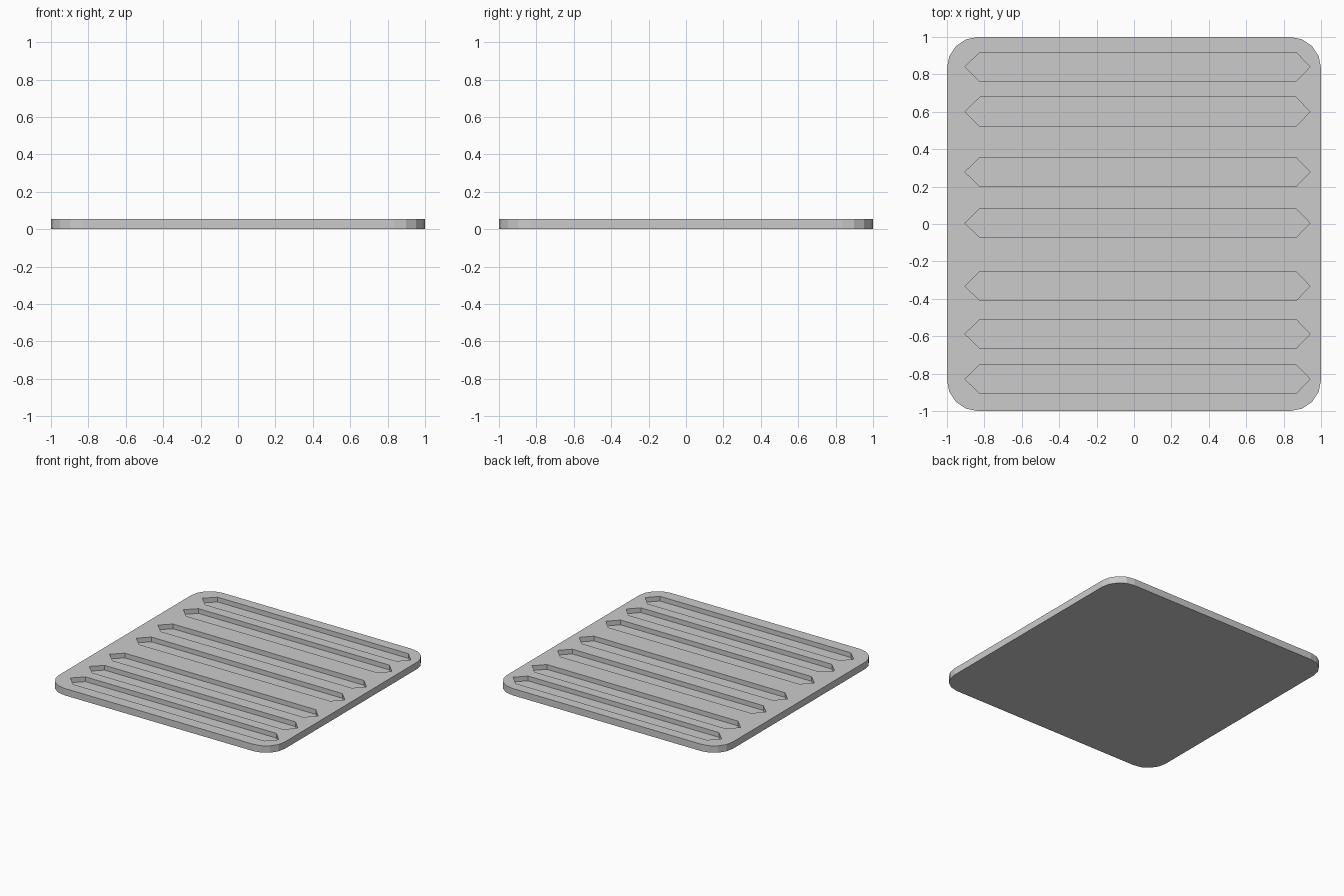
import bpy, bmesh, math

if "Cube" in bpy.data.objects:
    bpy.data.objects.remove(bpy.data.objects["Cube"])

HEIGHT = 0.055
DEPTH = 0.038


def prism(name, outline, z0, z1):
    """Extrude a flat outline from z0 up to z1."""
    bm = bmesh.new()
    face = bm.faces.new([bm.verts.new((x, y, z0)) for x, y in outline])
    top = bmesh.ops.extrude_face_region(bm, geom=[face])["geom"]
    verts = [v for v in top if isinstance(v, bmesh.types.BMVert)]
    bmesh.ops.translate(bm, verts=verts, vec=(0, 0, z1 - z0))
    bmesh.ops.recalc_face_normals(bm, faces=bm.faces)
    mesh = bpy.data.meshes.new(name)
    bm.to_mesh(mesh)
    bm.free()
    obj = bpy.data.objects.new(name, mesh)
    bpy.context.collection.objects.link(obj)
    return obj


def rounded_square(half, radius, segments):
    points = []
    for corner, (sx, sy) in enumerate([(1, 1), (-1, 1), (-1, -1), (1, -1)]):
        for i in range(segments + 1):
            a = math.pi / 2 * (corner + i / segments)
            points.append((sx * (half - radius) + radius * math.cos(a),
                           sy * (half - radius) + radius * math.sin(a)))
    return points


# Tray slab with rounded corners
tray = prism("tray", rounded_square(1, 0.165, 4), 0, HEIGHT)

# Pointed grooves sunk into the top
for y in (0.84, 0.60, 0.278, 0.005, -0.332, -0.588, -0.829):
    w = 0.078
    outline = [(-0.904, y), (-0.824, y - w), (0.866, y - w),
               (0.941, y), (0.866, y + w), (-0.824, y + w)]
    cutter = prism("groove_cutter", outline, HEIGHT - DEPTH, HEIGHT + 0.1)
    cutter.hide_render = True
    cutter.hide_set(True)
    cut = tray.modifiers.new("groove", "BOOLEAN")
    cut.operation = "DIFFERENCE"
    cut.solver = "EXACT"
    cut.object = cutter
